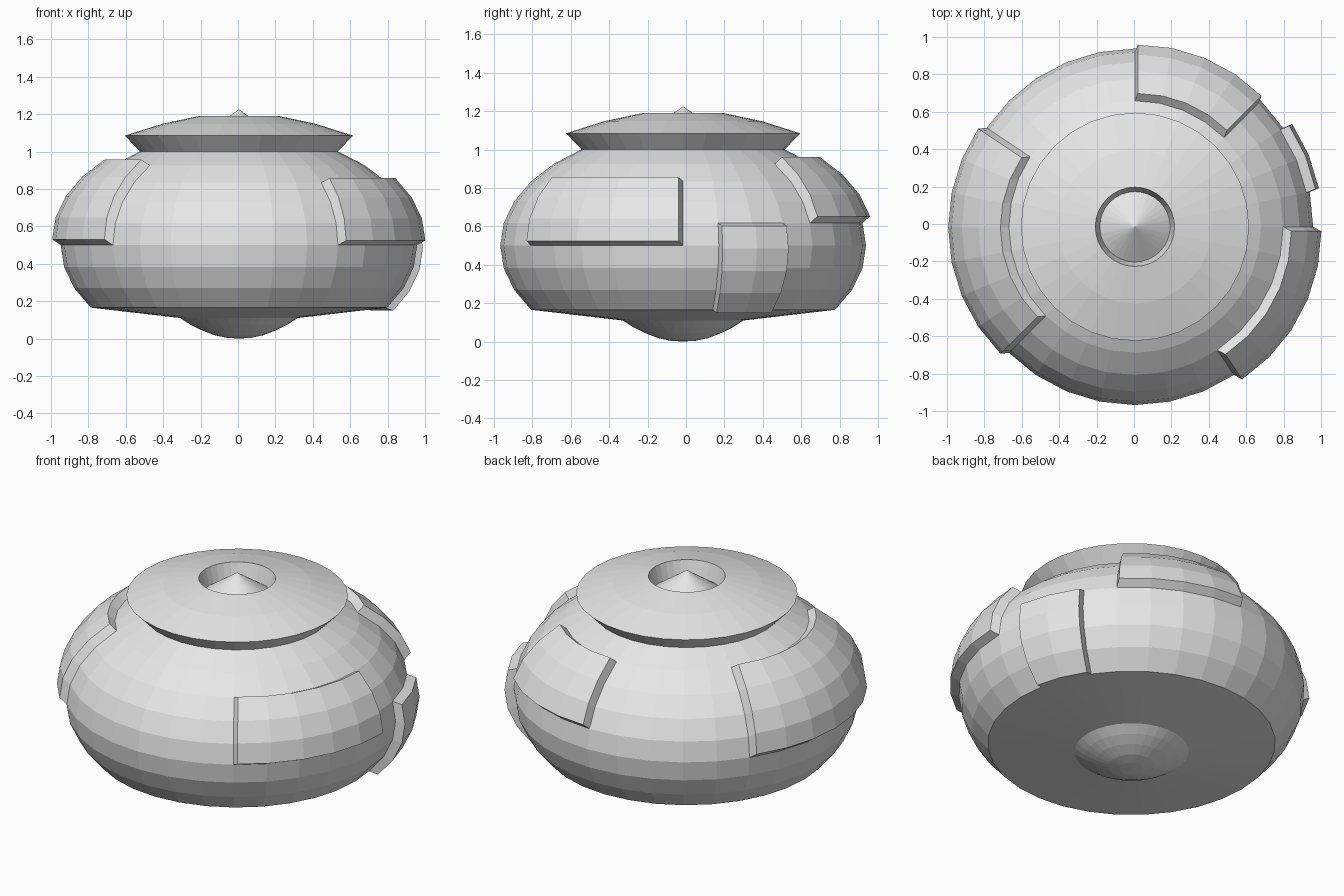
import bpy, bmesh
from math import sin, cos, radians, pi
from mathutils import Vector

cube = bpy.data.objects.get("Cube")
if cube:
    bpy.data.objects.remove(cube, do_unlink=True)

SEGMENTS = 32
STEP = 360 / SEGMENTS
RADIUS, HALF_HEIGHT, MID_Z = 0.953, 0.602, 0.5
CENTRE = Vector((0.005, -0.015, 0))
PLATE_RISE = 0.055

grey = bpy.data.materials.new("plain grey")
grey.use_nodes = True
grey.diffuse_color = (0.8, 0.8, 0.8, 1)
grey.node_tree.nodes["Principled BSDF"].inputs["Base Color"].default_value = (0.8, 0.8, 0.8, 1)


def finish(name, bm):
    bmesh.ops.recalc_face_normals(bm, faces=bm.faces)
    mesh = bpy.data.meshes.new(name)
    bm.to_mesh(mesh)
    bm.free()
    mesh.materials.append(grey)
    obj = bpy.data.objects.new(name, mesh)
    obj.location = CENTRE
    bpy.context.collection.objects.link(obj)
    return obj


def shell_ring(row):
    """Radius and height of the squashed globe at a latitude row."""
    lat = radians(row * STEP)
    return RADIUS * cos(lat), MID_Z + HALF_HEIGHT * sin(lat)


def lathe(name, profile):
    bm = bmesh.new()
    verts = [bm.verts.new((r, 0, z)) for r, z in profile]
    edges = [bm.edges.new(pair) for pair in zip(verts, verts[1:])]
    bmesh.ops.spin(bm, geom=verts + edges, cent=(0, 0, 0), axis=(0, 0, 1),
                   angle=2 * pi, steps=SEGMENTS)
    bmesh.ops.remove_doubles(bm, verts=bm.verts, dist=0.0005)
    return finish(name, bm)


def raised_plate(name, rows, columns):
    """Patch of the globe pushed out along its mean normal."""
    bm = bmesh.new()
    grid = []
    for row in range(rows[0], rows[1] + 1):
        r, z = shell_ring(row)
        angles = [radians(c * STEP) for c in range(columns[0], columns[1] + 1)]
        grid.append([bm.verts.new((r * cos(a), r * sin(a), z)) for a in angles])
    for low, high in zip(grid, grid[1:]):
        for i in range(len(low) - 1):
            bm.faces.new((low[i], low[i + 1], high[i + 1], high[i]))
    bm.normal_update()
    base = list(bm.faces)
    push = sum((f.normal for f in base), Vector()).normalized() * PLATE_RISE
    out = bmesh.ops.extrude_face_region(bm, geom=base)["geom"]
    moved = [v for v in out if isinstance(v, bmesh.types.BMVert)]
    bmesh.ops.translate(bm, verts=moved, vec=push)
    return finish(name, bm)


# Squashed globe body, cut flat below and at the neck
lathe("body", [shell_ring(row) for row in range(-3, 6)])

# Shallow underside with a rounded foot
lathe("underside", [shell_ring(-3), (0.315, 0.11)])
lathe("foot", [(0.315, 0.11), (0.26, 0.075), (0.2, 0.045), (0.13, 0.018), (0.065, 0.004), (0, 0)])

# Flared collar with a sunken socket and central cone
lathe("collar", [shell_ring(5), (0.61, 1.085), (0.41, 1.148), (0.212, 1.19), (0.188, 1.095)])
lathe("centre_cone", [(0.188, 1.095), (0, 1.225)])

# Raised plates around the body: latitude rows, longitude columns
raised_plate("right_plate", (0, 4), (13, 20))
raised_plate("front_left_plate", (0, 3), (-5, 0))
raised_plate("left_low_plate", (-3, 1), (1, 3))
raised_plate("back_plate", (1, 4), (4, 8))
